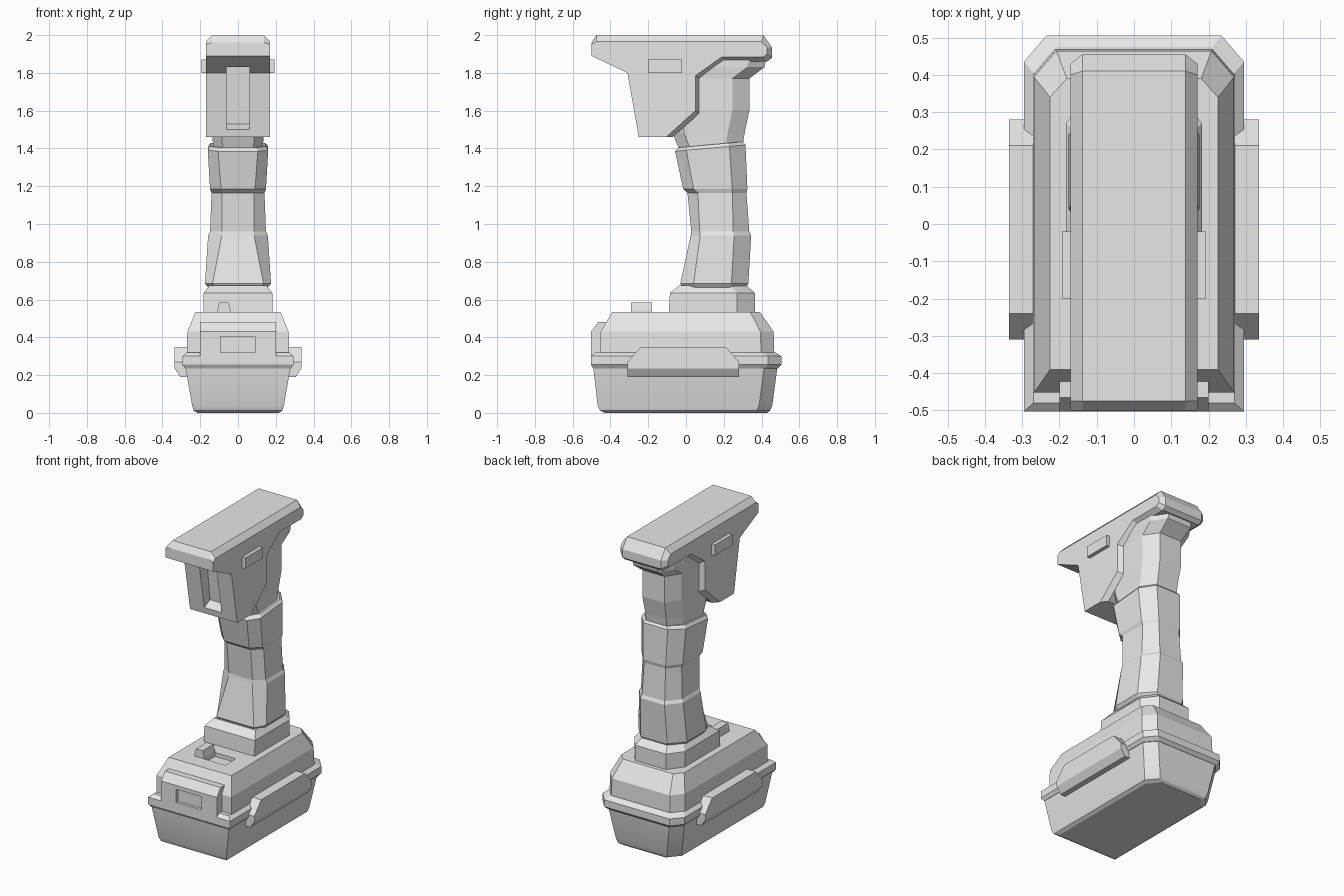
import bpy, bmesh
from math import radians

old = bpy.data.objects.get("Cube")
if old:
    bpy.data.objects.remove(old, do_unlink=True)

grey = bpy.data.materials.new("plain_grey")
grey.use_nodes = True
grey.diffuse_color = (0.8, 0.8, 0.8, 1)
grey.node_tree.nodes["Principled BSDF"].inputs["Base Color"].default_value = (0.8, 0.8, 0.8, 1)


def loft(name, rings, mirror=False, smooth=None):
    """Skin equal-length rings of points and cap both ends."""
    bm = bmesh.new()
    rows = [[bm.verts.new(p) for p in ring] for ring in rings]
    for a, b in zip(rows, rows[1:]):
        for i in range(len(a)):
            j = (i + 1) % len(a)
            bm.faces.new((a[i], a[j], b[j], b[i]))
    bm.faces.new(rows[0])
    bm.faces.new(rows[-1])
    bmesh.ops.recalc_face_normals(bm, faces=bm.faces)
    mesh = bpy.data.meshes.new(name)
    bm.to_mesh(mesh)
    bm.free()
    mesh.materials.append(grey)
    ob = bpy.data.objects.new(name, mesh)
    bpy.context.collection.objects.link(ob)
    bpy.ops.object.select_all(action="DESELECT")
    bpy.context.view_layer.objects.active = ob
    ob.select_set(True)
    if mirror:
        ob.modifiers.new("mirror", "MIRROR")
    if smooth:
        bpy.ops.object.shade_smooth_by_angle(angle=radians(smooth))
    return ob


def plan(z, hw, y0, y1, back=(0.06, 0.07), front=None, tilt=0):
    """Symmetric outline at height z with cut back corners, and front ones if given."""
    bx, by = back
    half = [(hw, y1 - by), (hw - bx, y1)]
    if front:
        half = [(hw - front[0], y0), (hw, y0 + front[1])] + half
    else:
        half = [(hw, y0)] + half
    pts = half + [(-x, y) for x, y in reversed(half)]
    return [(x, y, z + tilt * (y - y0)) for x, y in pts]


def side(x, profile):
    return [(x, y, z) for y, z in profile]


def box(name, x0, x1, y0, y1, z0, z1, mirror=False):
    rect = [(y0, z0), (y1, z0), (y1, z1), (y0, z1)]
    return loft(name, [side(x0, rect), side(x1, rect)], mirror)


def cut(target, cutter):
    mod = target.modifiers.new("cut", "BOOLEAN")
    mod.operation = "DIFFERENCE"
    mod.solver = "EXACT"
    mod.object = cutter
    bpy.context.view_layer.objects.active = target
    bpy.ops.object.modifier_apply(modifier=mod.name)
    bpy.data.objects.remove(cutter, do_unlink=True)


# Battery tray, rim and upper housing
loft("battery_tray", [
    plan(0, 0.215, -0.43, 0.43),
    plan(0.012, 0.235, -0.455, 0.445),
    plan(0.04, 0.243, -0.468, 0.457),
    plan(0.25, 0.28, -0.492, 0.485)], smooth=25)
loft("battery_rim", [
    plan(0.235, 0.28, -0.49, 0.485),
    plan(0.255, 0.295, -0.503, 0.505),
    plan(0.30, 0.295, -0.503, 0.505),
    plan(0.32, 0.27, -0.48, 0.475)])
housing = loft("battery_housing", [
    plan(0.30, 0.272, -0.452, 0.468),
    plan(0.43, 0.268, -0.452, 0.464),
    plan(0.535, 0.225, -0.39, 0.39, back=(0.045, 0.05))])
cut(housing, box("slot_cutter", -0.11, 0.11, -0.29, -0.18, 0.51, 0.6))

# Front panel with its sunken window
panel_profile = [(-0.503, 0.30), (-0.503, 0.43), (-0.465, 0.48), (-0.4, 0.48), (-0.4, 0.30)]
panel = loft("front_panel", [side(-0.2, panel_profile), side(0.2, panel_profile)])
cut(panel, box("window_cutter", -0.092, 0.09, -0.6, -0.485, 0.32, 0.405))

# Sliding latch in the slot
loft("latch", [[(x, y, z) for x, y in ((a, -0.29), (b, -0.29), (b, -0.18), (a, -0.18))]
               for z, a, b in ((0.5, -0.11, -0.038), (0.545, -0.108, -0.04), (0.585, -0.1, -0.05))])

# Side clips
clip = [(-0.31, 0.19), (0.28, 0.19), (0.28, 0.27), (0.21, 0.35), (-0.24, 0.35), (-0.31, 0.27)]
raised = [(y, max(z, 0.235)) for y, z in clip]
loft("side_clip", [side(0.24, clip), side(0.305, clip), side(0.335, raised)], mirror=True)

# Collar between battery and grip
loft("collar", [
    plan(0.52, 0.182, -0.092, 0.365, back=(0.07, 0.095)),
    plan(0.635, 0.182, -0.085, 0.365, back=(0.07, 0.095)),
    plan(0.675, 0.15, -0.035, 0.32, back=(0.06, 0.08))])

# Grip: height, half width, front flat, front y, back y, front and back cut depth
grip = [
    (0.665, 0.160, 0.125, -0.02, 0.32, 0.07, 0.09),
    (0.685, 0.175, 0.135, -0.03, 0.33, 0.07, 0.09),
    (0.94, 0.158, 0.085, 0.025, 0.345, 0.05, 0.09),
    (0.96, 0.148, 0.085, 0.028, 0.335, 0.045, 0.085),
    (1.165, 0.140, 0.085, 0.008, 0.32, 0.055, 0.075),
    (1.185, 0.148, 0.090, -0.015, 0.325, 0.055, 0.08),
    (1.385, 0.160, 0.105, -0.058, 0.315, 0.06, 0.085),
    (1.405, 0.145, 0.095, -0.04, 0.30, 0.06, 0.08)]
loft("grip", [plan(z, hw, y0, y1, (hw * 0.45, db), (hw - flat, df), 0.09 if z > 1.2 else 0)
              for z, hw, flat, y0, y1, df, db in grip])

# Neck rising from the grip and flaring under the head
neck = [(1.38, -0.03, 0.295, 0.132), (1.48, -0.07, 0.31, 0.135), (1.6, -0.08, 0.335, 0.14),
        (1.77, -0.08, 0.335, 0.14), (1.83, -0.08, 0.415, 0.147), (1.9, -0.08, 0.43, 0.147)]
loft("neck", [plan(z, hw, y0, y1, (0.06, 0.09), (0.05, 0.06)) for z, y0, y1, hw in neck])

# Head: the core profile is larger than the cheeks, giving bevelled edges
core = [(-0.475, 2.0), (-0.5, 1.96), (-0.5, 1.89), (-0.31, 1.8), (-0.25, 1.46), (-0.07, 1.46),
        (0.07, 1.585), (0.07, 1.77), (0.2, 1.86), (0.43, 1.86), (0.455, 1.88), (0.455, 1.935), (0.41, 2.0)]
cheek = [(-0.475, 1.965), (-0.5, 1.95), (-0.5, 1.89), (-0.31, 1.8), (-0.25, 1.46), (-0.105, 1.46),
         (0.05, 1.6), (0.05, 1.785), (0.19, 1.885), (0.41, 1.885), (0.43, 1.9), (0.43, 1.935), (0.40, 1.965)]
head = loft("head", [side(-0.17, cheek), side(-0.138, core), side(0.138, core), side(0.17, cheek)])

# Channel down the front of the head
channel = [(-0.45, 1.495), (-0.27, 1.495), (-0.2, 1.53), (-0.235, 1.83), (-0.45, 1.83)]
cut(head, loft("channel_cutter", [side(-0.062, channel), side(0.062, channel)]))

# Side buttons on the head
box("side_button", 0.14, 0.193, -0.2, -0.02, 1.8, 1.87, mirror=True)
